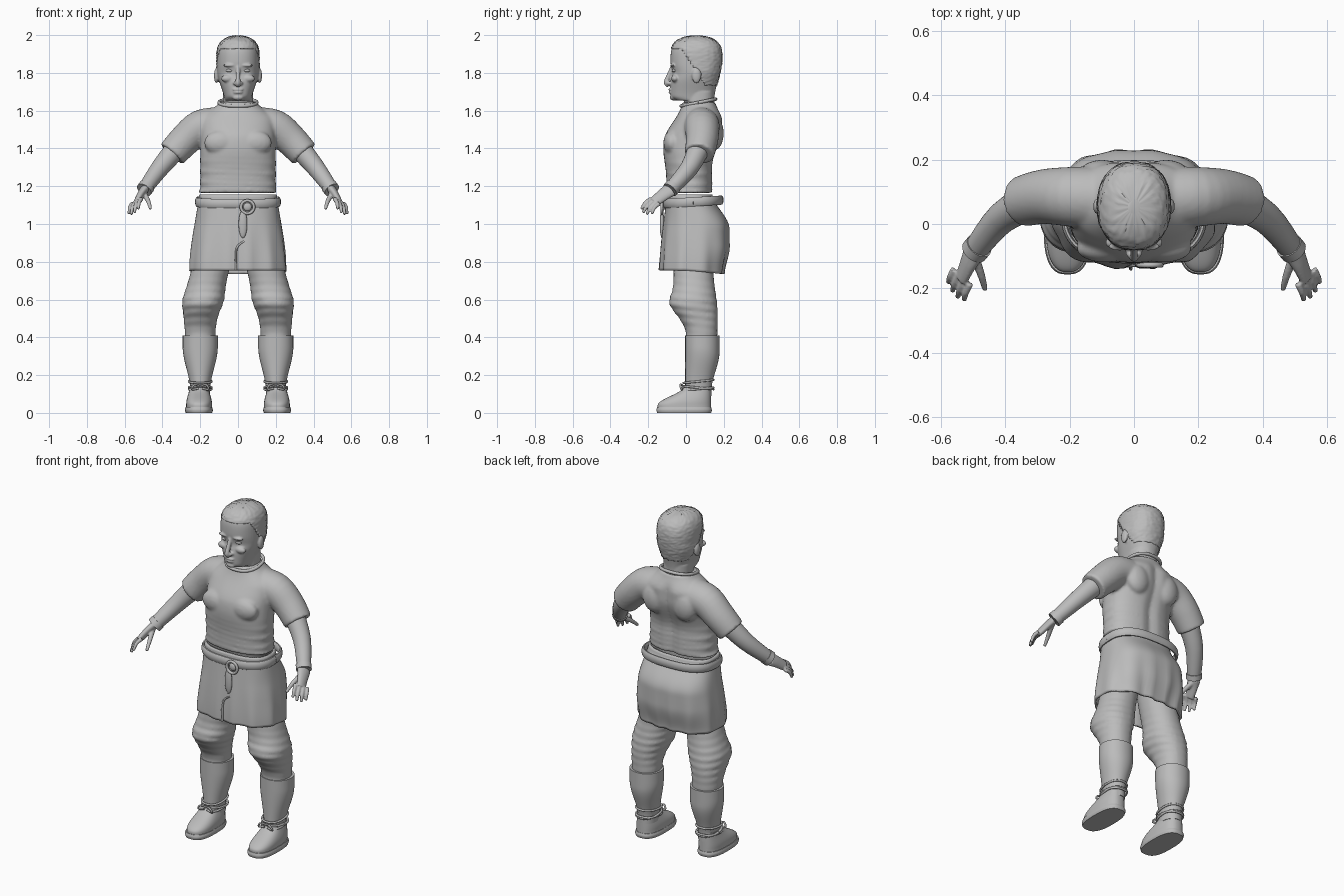
import bpy, bmesh, math, random
from mathutils import Vector

random.seed(4)
if "Cube" in bpy.data.objects:
    bpy.data.objects.remove(bpy.data.objects["Cube"])

GREY = (0.5, 0.5, 0.5, 1)
clay = bpy.data.materials.new("plain_grey")
clay.use_nodes = True
clay.diffuse_color = GREY
clay.node_tree.nodes["Principled BSDF"].inputs["Base Color"].default_value = GREY


def ease(value, start, end):
    """Smooth step from zero at start to one at end."""
    t = max(0, min(1, (value - start) / (end - start)))
    return t * t * (3 - 2 * t)


def bump(value, middle, spread):
    return math.exp(-((value - middle) / spread) ** 2)


def outline(centre, half, front, back, power, sides):
    """Superellipse seen from above, as a list of x, y pairs."""
    points = []
    for j in range(sides):
        angle = math.tau * j / sides
        c, s = math.cos(angle), math.sin(angle)
        points.append((centre + half * math.copysign(abs(c) ** (2 / power), c),
                       (front + back) / 2 + (back - front) / 2 * math.copysign(abs(s) ** (2 / power), s)))
    return points


def skin(rings, caps=True):
    n, last = len(rings[0]), len(rings) - 1
    faces = [(i * n + j, i * n + (j + 1) % n, (i + 1) * n + (j + 1) % n, (i + 1) * n + j)
             for i in range(last) for j in range(n)]
    if caps:
        faces += [tuple(range(n)), tuple(range(last * n, last * n + n))]
    return [Vector(v) for ring in rings for v in ring], faces


def loft(bottom, top, section, steps=24, sides=48, power=2.3, caps=True, shape=Vector):
    """Stack outlines; section(z) gives centre x, half width, front y and back y."""
    rings = []
    for i in range(steps + 1):
        z = bottom + (top - bottom) * i / steps
        rings.append([shape(Vector((x, y, z))) for x, y in outline(*section(z), power, sides)])
    return skin(rings, caps)


def tube(points, start, end, wide=1, sides=16, ref=(0, 1, 0)):
    """Sweep a tapering ellipse along a smoothed path."""
    path, points = [], [Vector(p) for p in points]
    padded = [points[0], *points, points[-1]]
    for a, b, c, d in zip(padded, padded[1:], padded[2:], padded[3:]):
        for t in (0, .25, .5, .75):
            path.append(b + (c - a) * t / 2 + (2 * a - 5 * b + 4 * c - d) * t ** 2 / 2
                        + (3 * b - a - 3 * c + d) * t ** 3 / 2)
    path.append(points[-1])
    rings, last = [], len(path) - 1
    for i, p in enumerate(path):
        tangent = path[min(i + 1, last)] - path[max(i - 1, 0)]
        across = tangent.cross(Vector(ref)).normalized()
        along = tangent.cross(across).normalized()
        r = start + (end - start) * i / last
        rings.append([p + across * r * math.cos(math.tau * j / sides)
                      + along * r * wide * math.sin(math.tau * j / sides) for j in range(sides)])
    return skin(rings)


def hoop(z, section, radius, wide=1, tilt=0, power=2.3):
    """Closed cord following an outline; tilt raises the back."""
    ring = [(x, y, z + tilt * y) for x, y in outline(*section, power, 32)]
    return tube(ring + ring[:1], radius, radius, wide, 10, (0, 0, 1))


def ball(centre, radii, sides=20):
    rings = []
    for i in range(sides // 2 + 1):
        lat = math.tau * i / sides
        rings.append([(centre[0] + radii[0] * math.cos(math.tau * j / sides) * math.sin(lat),
                       centre[1] + radii[1] * math.sin(math.tau * j / sides) * math.sin(lat),
                       centre[2] + radii[2] * math.cos(lat)) for j in range(sides)])
    return skin(rings, False)


def both(*shapes):
    """The shapes together with their mirror images."""
    return list(shapes) + [([Vector((-v.x, v.y, v.z)) for v in verts], faces) for verts, faces in shapes]


def make(name, shapes, voxel=0, wall=0):
    bm = bmesh.new()
    for verts, faces in shapes:
        added = [bm.verts.new(v) for v in verts]
        for face in faces:
            bm.faces.new([added[i] for i in face])
    bmesh.ops.remove_doubles(bm, verts=bm.verts, dist=.00001)
    bmesh.ops.recalc_face_normals(bm, faces=bm.faces)
    mesh = bpy.data.meshes.new(name)
    bm.to_mesh(mesh)
    bm.free()
    mesh.materials.append(clay)
    ob = bpy.data.objects.new(name, mesh)
    bpy.context.collection.objects.link(ob)
    bpy.ops.object.select_all(action="DESELECT")
    ob.select_set(True)
    bpy.context.view_layer.objects.active = ob
    bpy.ops.object.shade_smooth_by_angle(angle=math.radians(50))
    if wall:
        ob.modifiers.new("wall", "SOLIDIFY").thickness = wall
    if voxel:
        blend = ob.modifiers.new("blend", "REMESH")
        blend.mode, blend.voxel_size, blend.use_smooth_shade = "VOXEL", voxel, True
        ob.modifiers.new("soften", "SMOOTH").iterations = 3


# Head, neck and facial features, blended
def skull(z):
    crown = math.sqrt(1 - max(0, (z - 1.85) / .145) ** 4)
    front = -.082 + .03 * bump(z, 1.65, .015) + .01 * bump(z, 1.8, .03)
    back = .15 + .04 * ease(z, 1.65, 1.88)
    middle = .055
    return 0, (.07 + .042 * ease(z, 1.64, 1.82)) * crown, \
        middle + (front - middle) * crown, middle + (back - middle) * crown


features = [loft(1.655, 1.994, skull, 48), loft(1.58, 1.7, lambda z: (0, .08, -.01, .15)),
            tube([(0, -.07, 1.84), (0, -.085, 1.8), (0, -.105, 1.75), (0, -.09, 1.735)], .01, .015),
            ball((0, -.08, 1.712), (.03, .014, .007)), ball((0, -.079, 1.697), (.026, .014, .008)),
            ball((0, -.066, 1.67), (.03, .02, .016))]
paired = both(ball((.015, -.09, 1.745), (.011, .014, .01)), ball((.115, .055, 1.785), (.012, .024, .04)),
              ball((.045, -.07, 1.84), (.035, .014, .008)), ball((.055, -.058, 1.77), (.035, .02, .02)))
make("head", features + paired, voxel=.005)
make("eyes", both(ball((.045, -.06, 1.812), (.019, .014, .009))))


# Cropped rough hair with a hairline dropping behind the ears
def tousle(v):
    centre = Vector((0, .05, 1.85))
    return centre + (v - centre) * random.uniform(1.005, 1.04)


def is_hair(v):
    return v.z > max(1.73, 1.925 - 1.5 * max(0, v.y + .03))


verts, faces = loft(1.7, 1.994, skull, 48, 72, shape=tousle)
faces = [f for f in faces if all(is_hair(verts[i]) for i in f)]
order = {old: new for new, old in enumerate(sorted({i for f in faces for i in f}))}
make("hair", [([verts[i] for i in order], [tuple(order[i] for i in f) for f in faces])], wall=.012)


# Shirt: trunk and sleeves blended, with spine groove and waist creases
def trunk(z):
    return (0, .2 - .1 * ease(z, 1.55, 1.65) + .01 * bump(z, 1.16, .02),
            -.1 - .02 * bump(z, 1.4, .1) + .08 * ease(z, 1.45, 1.65),
            .14 + .055 * ease(z, 1.3, 1.5) - .04 * ease(z, 1.55, 1.65))


def cloth(v):
    crease = .004 * math.sin(v.z * 110 + v.x * 4) * ease(v.z, 1.4, 1.25)
    v.x *= 1 + crease * 4
    v.y += math.copysign(crease, v.y)
    if v.y > .07:
        v.y -= .015 * bump(v.x, 0, .03) * ease(v.z, 1.62, 1.55)
    return v


sleeve = tube([(.11, .08, 1.52), (.2, .085, 1.51), (.28, .085, 1.445), (.35, .07, 1.37)], .1, .078, sides=32)
chest = ball((.09, -.075, 1.43), (.09, .045, .065))
shoulder_blade = ball((.1, .15, 1.48), (.075, .05, .09))
make("shirt", [loft(1.165, 1.645, trunk, 60, 64, shape=cloth)] + both(sleeve, chest, shoulder_blade), voxel=.009)
make("collar", [hoop(1.63, (0, .1, -.027, .157), .009, tilt=.2)])

# Arms, cuffs and hands with spread fingers
wrist = Vector((.497, -.085, 1.18))
make("arms", both(tube([(.3, .08, 1.43), (.41, .02, 1.3), wrist], .062, .036, sides=28)))
make("wrist_cuffs", both(tube([wrist + Vector((-.015, .018, .02)), wrist], .043, .043, sides=28)))
hand = [tube([wrist, (.515, -.12, 1.155), (.537, -.17, 1.115)], .024, .016, 1.8),
        tube([(.497, -.1, 1.16), (.475, -.16, 1.12), (.463, -.205, 1.08)], .016, .008)]
for i in range(4):
    base = Vector((.535, -.163, 1.12)) + Vector((.68, .6, -.35)) * (.024 * i - .036)
    reach = Vector((.018, -.052 + .004 * i, -.054)) * (1.2 if i in (1, 2) else 1)
    hand.append(tube([base, base + reach / 2 + Vector((.004, -.004, .008)), base + reach], .012, .008))
make("hands", both(*hand), voxel=.0045)


# Skirt, open below and rippled towards the hem, with a front flap edge
def skirt(z):
    flare = ease(z, 1.2, .75) ** .7
    return (0, .2 + .055 * flare, -.1 - .036 * flare,
            .14 + .09 * ease(z, 1.16, .98) - .03 * ease(z, .9, .75))


def ripple(v):
    low = ease(v.z, 1.1, .76)
    angle = math.atan2(v.y - .05, v.x)
    return v + low * Vector((.004 * math.sin(13 * angle), .006 * math.sin(11 * angle), -.1 * max(0, v.y)))


make("skirt", [loft(.755, 1.155, skirt, 30, 80, 2.6, caps=False, shape=ripple)], wall=.012)
make("skirt_flap", [tube([(.035, -.125, .91), (-.008, -.127, .87), (-.01, -.137, .755)], .005, .006, 1.4)])

# Belt, ring buckle and hanging strap
make("belt", [hoop(1.115, (0, .217, -.112, .188), .011, 2.3, .06, 2.6)])
ring = [(.05 + .034 * math.cos(a), -.128, 1.09 + .034 * math.sin(a))
        for a in (math.tau * i / 24 for i in range(25))]
make("buckle", [tube(ring, .008, .008), ball((.05, -.122, 1.09), (.022, .01, .022))])
make("belt_strap", [ball((.026, -.127, 1), (.023, .012, .075))])


# Trousers, bagging over the knees
def trouser(z):
    return (.2 - .09 * ease(z, .45, 1), .08 + .02 * ease(z, .4, .7) + .012 * bump(z, .59, .06),
            -.065 * ease(z, .42, .58) - .02 * bump(z, .59, .05), .165 - .02 * ease(z, .5, .75))


def baggy(v):
    fold = .006 * math.sin(v.z * 75 + v.y * 9) * bump(v.z, .57, .12)
    return v + Vector((math.copysign(fold, v.x - .18), math.copysign(fold, v.y - .05), 0))


make("trousers", both(loft(.36, 1, trouser, 60, power=2.1, shape=baggy)), voxel=.009)


# Boots: shaft, foot, sole, wrapped cords and bow
def shaft(z):
    return .2, .053 + .04 * ease(z, .12, .35), -.004, .135 + .042 * ease(z, .12, .32)


def foot(z):
    return .206, .068 - .018 * ease(z, .05, .14), -.15 + .14 * ease(z, .04, .14), .132


def sole(z):
    rim = .005 * bump(z, .015, .012)
    return .207, .069 + rim, -.152 - rim, .132 + rim


make("boot_shafts", both(loft(.09, .41, shaft, power=2.1)))
make("boot_feet", both(loft(.01, .14, foot, power=2.5)))
make("boot_soles", both(loft(0, .03, sole, 6, power=2.7)))
cords = [hoop(z, (.2, .06, -.013, .145), .006, tilt=lean) for z, lean in ((.12, .1), (.14, -.1), (.16, .1))]
for side in (-1, 1):
    loop = [(0, 0, 0), (.03 * side, -.02, .01), (.045 * side, -.014, -.015), (.01 * side, -.01, -.01)]
    cords.append(tube([Vector((.2, -.01, .14)) + Vector(p) for p in loop], .005, .006, sides=8))
make("boot_laces", both(*cords))
